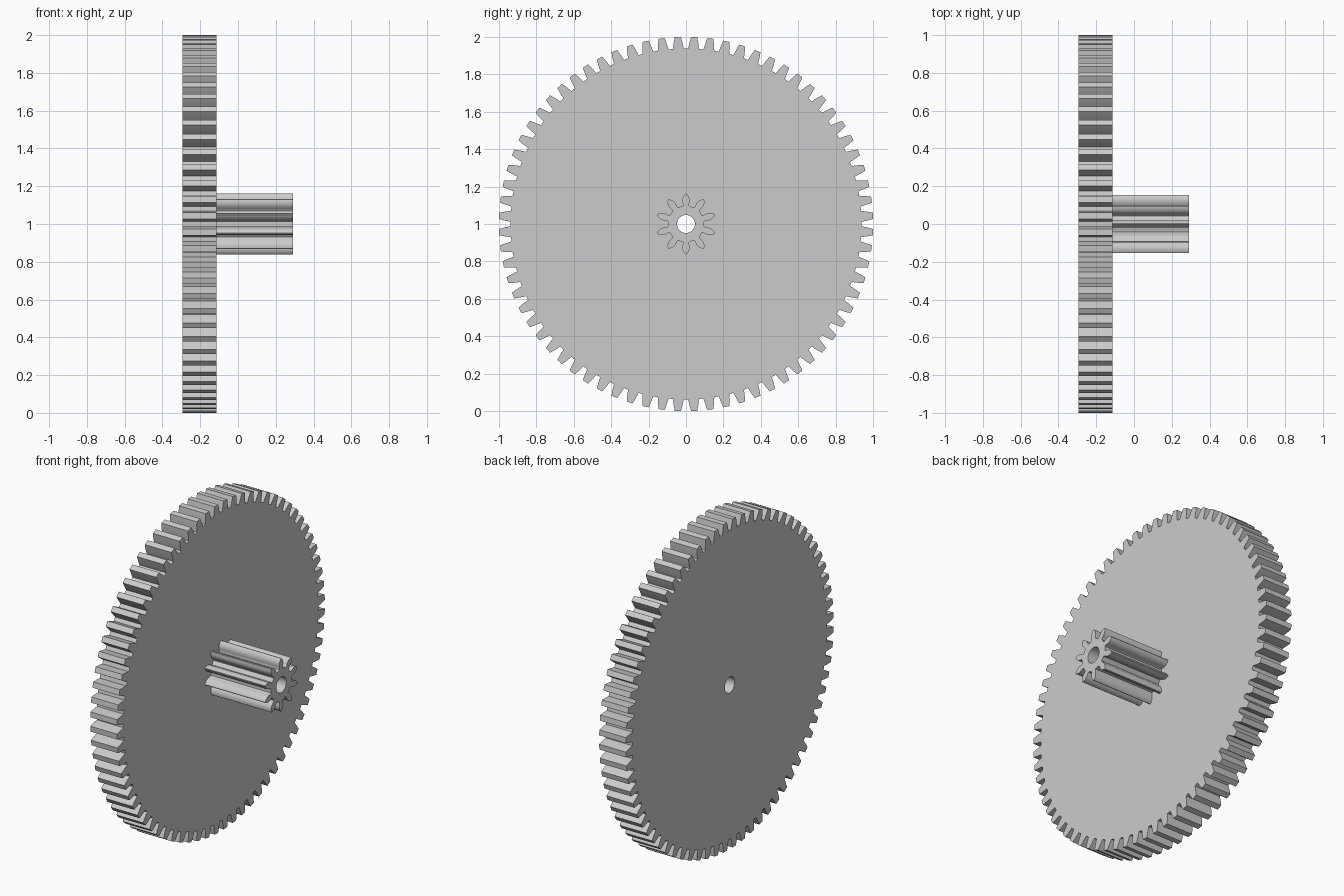
import bpy, bmesh, math

cube = bpy.data.objects.get("Cube")
if cube:
    bpy.data.objects.remove(cube, do_unlink=True)

grey = bpy.data.materials.new("plain grey")
grey.use_nodes = True
grey.diffuse_color = (0.6, 0.6, 0.6, 1)
grey.node_tree.nodes["Principled BSDF"].inputs["Base Color"].default_value = (0.6, 0.6, 0.6, 1)

BORE = 0.048      # radius of the axle hole
CENTRE_Z = 1.0


def tooth_ring(count, half_profile, offset):
    """Repeat a symmetric tooth, given as (radius, half width) from root to tip."""
    side = [(r, -w) for r, w in half_profile]
    other = [(r, w) for r, w in reversed(half_profile) if w > 0]
    points = []
    for i in range(count):
        a = 2 * math.pi * (i + offset) / count
        for r, w in side + other:
            t = a + w / r
            points.append((r * math.sin(t), r * math.cos(t)))
    return points


def make_gear(name, outline, x0, x1):
    """Fill the outline around the axle hole and extrude it along x."""
    bm = bmesh.new()
    bore = [(BORE * math.sin(2 * math.pi * i / 32), BORE * math.cos(2 * math.pi * i / 32))
            for i in range(32)]
    edges = []
    for loop in (outline, bore):
        verts = [bm.verts.new((x0, y, z + CENTRE_Z)) for y, z in loop]
        edges += [bm.edges.new((verts[i - 1], verts[i])) for i in range(len(verts))]
    bmesh.ops.triangle_fill(bm, use_beauty=True, use_dissolve=False,
                            edges=edges, normal=(1, 0, 0))
    ext = bmesh.ops.extrude_face_region(bm, geom=bm.faces[:], use_keep_orig=True)
    moved = [g for g in ext["geom"] if isinstance(g, bmesh.types.BMVert)]
    bmesh.ops.translate(bm, verts=moved, vec=(x1 - x0, 0, 0))
    bmesh.ops.recalc_face_normals(bm, faces=bm.faces[:])
    mesh = bpy.data.meshes.new(name)
    bm.to_mesh(mesh)
    bm.free()
    mesh.materials.append(grey)
    obj = bpy.data.objects.new(name, mesh)
    bpy.context.collection.objects.link(obj)
    bpy.ops.object.select_all(action="DESELECT")
    obj.select_set(True)
    bpy.context.view_layer.objects.active = obj
    bpy.ops.object.shade_smooth_by_angle(angle=math.radians(30))
    return obj


# Large wheel: 72 tapered teeth, with gaps at the top and the sides
wheel_tooth = [(0.938, 0.029), (0.955, 0.0265), (0.98, 0.0215), (1.0005, 0.0165)]
make_gear("large_gear", tooth_ring(72, wheel_tooth, 0.5), -0.295, -0.115)

# Pinion: 10 rounded, leaf-shaped teeth, one pointing straight up
pinion_tooth = [(0.098, 0.0175), (0.104, 0.0155), (0.115, 0.0175), (0.125, 0.019),
                (0.136, 0.0185), (0.147, 0.0145), (0.156, 0.008), (0.162, 0.002)]
make_gear("pinion_gear", tooth_ring(10, pinion_tooth, 0), -0.115, 0.292)
